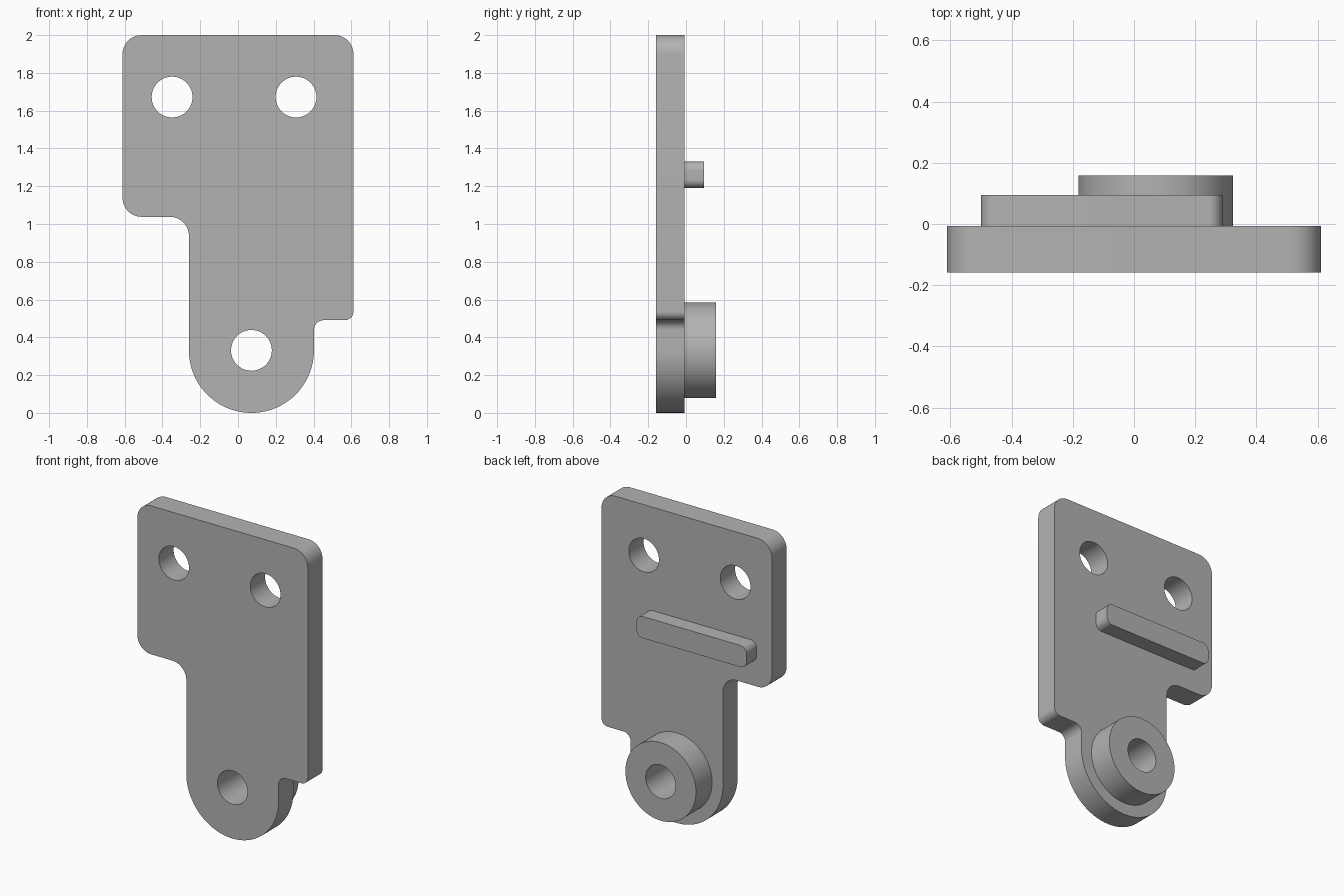
import bpy
import math
from mathutils import Vector

cube = bpy.data.objects.get("Cube")
if cube:
    bpy.data.objects.remove(cube, do_unlink=True)

# Single grey material
grey = bpy.data.materials.new("grey")
grey.use_nodes = True
colour = (0.45, 0.45, 0.45, 1)
grey.diffuse_color = colour
grey.node_tree.nodes["Principled BSDF"].inputs["Base Color"].default_value = colour

# Depth layers, front to back
FRONT, FACE, BAR_BACK, BOSS_BACK = -0.158, -0.007, 0.094, 0.158
PIVOT = (0.071, 0.331)
HOLE_R = 0.108
END_R = 0.331


def circle(centre, radius, steps=64):
    return [(centre[0] + radius * math.cos(math.tau * i / steps),
             centre[1] + radius * math.sin(math.tau * i / steps)) for i in range(steps)]


def rounded(corners, steps=12):
    """Outline through (x, z, radius) right-angle corners, each one filleted."""
    outline = []
    for i, (x, z, r) in enumerate(corners):
        p = Vector((x, z))
        to_prev = (Vector(corners[i - 1][:2]) - p).normalized()
        to_next = (Vector(corners[(i + 1) % len(corners)][:2]) - p).normalized()
        centre = p + (to_prev + to_next) * r
        n = steps * 2 if r > 0.2 else steps
        for k in range(n + 1):
            a = math.pi / 2 * k / n
            outline.append(centre - to_next * r * math.cos(a) - to_prev * r * math.sin(a))
    return outline


def slab(name, outlines, y0, y1):
    """Extrude a filled x-z profile (first outline solid, others holes) from y0 to y1."""
    curve = bpy.data.curves.new(name, "CURVE")
    curve.dimensions = "2D"
    curve.fill_mode = "BOTH"
    curve.extrude = (y1 - y0) / 2
    for outline in outlines:
        spline = curve.splines.new("POLY")
        spline.points.add(len(outline) - 1)
        for point, (x, z) in zip(spline.points, outline):
            point.co = (x, z, 0, 1)
        spline.use_cyclic_u = True
    obj = bpy.data.objects.new(name, curve)
    bpy.context.collection.objects.link(obj)
    obj.rotation_euler.x = math.pi / 2
    obj.location.y = (y0 + y1) / 2
    bpy.ops.object.select_all(action="DESELECT")
    bpy.context.view_layer.objects.active = obj
    obj.select_set(True)
    bpy.ops.object.convert(target="MESH")
    obj = bpy.context.object
    bpy.ops.object.transform_apply(location=True, rotation=True, scale=True)
    # Weld caps to walls and make normals face outwards
    bpy.ops.object.mode_set(mode="EDIT")
    bpy.ops.mesh.select_all(action="SELECT")
    bpy.ops.mesh.remove_doubles(threshold=0.0002)
    bpy.ops.mesh.normals_make_consistent(inside=False)
    bpy.ops.object.mode_set(mode="OBJECT")
    obj.data.materials.clear()
    obj.data.materials.append(grey)
    bpy.ops.object.shade_smooth_by_angle(angle=math.radians(30))
    return obj


# Mounting plate with a rounded lower arm and three holes
arm_left, arm_right = PIVOT[0] - END_R, PIVOT[0] + END_R
plate_outline = rounded([
    (-0.611, 2, 0.1), (0.611, 2, 0.1),
    (0.611, 0.491, 0.045), (arm_right, 0.491, 0.052),
    (arm_right, 0, END_R), (arm_left, 0, END_R),
    (arm_left, 1.038, 0.1), (-0.611, 1.038, 0.1),
])
pivot_hole = circle(PIVOT, HOLE_R)
upper_holes = [circle((x, 1.672), HOLE_R) for x in (-0.349, 0.307)]
slab("mounting_plate", [plate_outline, pivot_hole] + upper_holes, FRONT, FACE)

# Ring boss around the pivot hole
slab("pivot_boss", [circle(PIVOT, 0.253, 96), pivot_hole], FACE, BOSS_BACK)

# Raised bar across the back
bar_outline = rounded([(-0.5, 1.33, 0.045), (0.289, 1.33, 0.045),
                       (0.289, 1.19, 0.045), (-0.5, 1.19, 0.045)])
slab("back_bar", [bar_outline], FACE, BAR_BACK)
